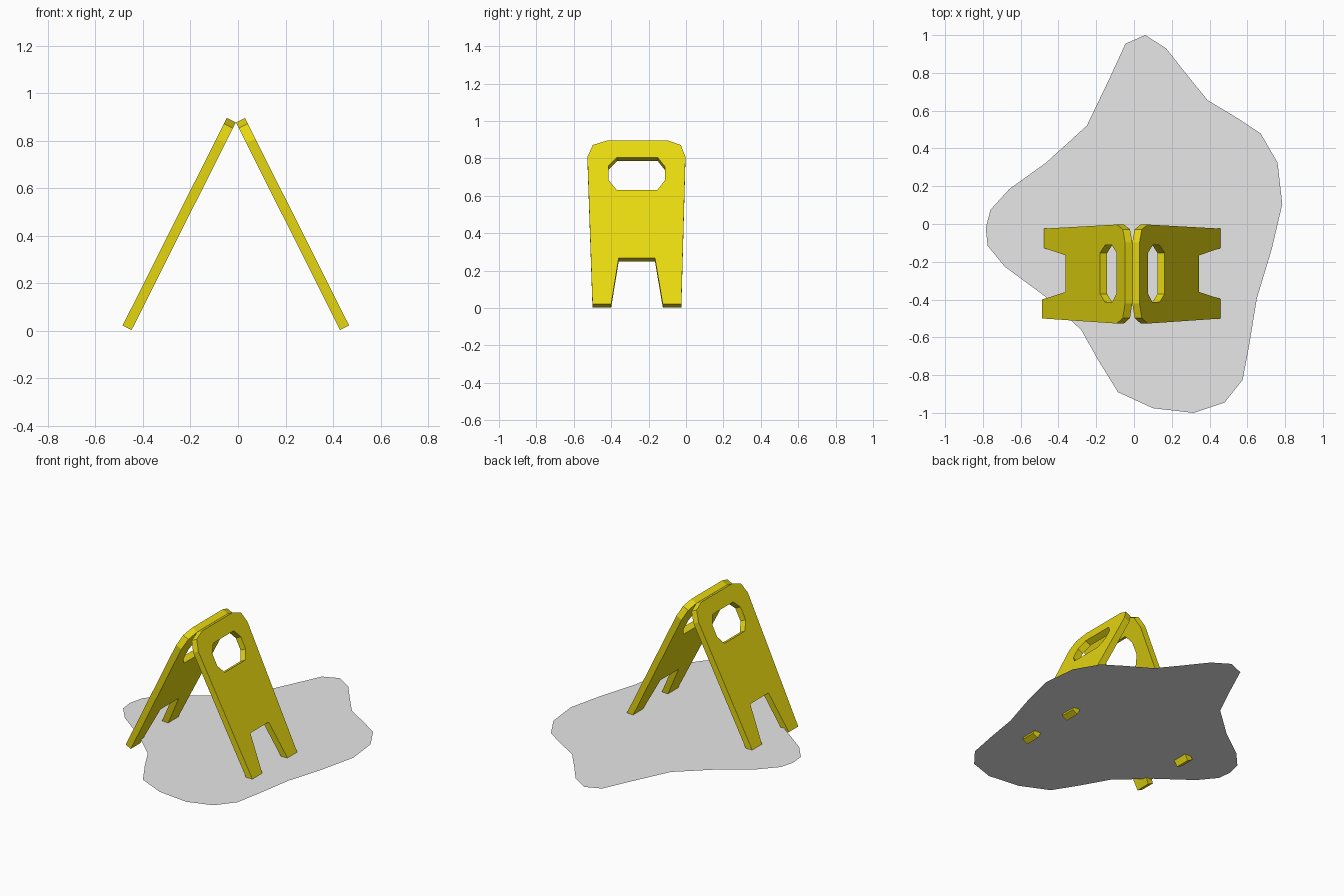
import bpy, bmesh
from mathutils import Vector

if "Cube" in bpy.data.objects:
    bpy.data.objects.remove(bpy.data.objects["Cube"])


def material(name, color):
    m = bpy.data.materials.new(name)
    m.diffuse_color = (*color, 1.0)
    m.use_nodes = True
    m.node_tree.nodes["Principled BSDF"].inputs["Base Color"].default_value = m.diffuse_color
    return m


def finish(name, bm, mat):
    me = bpy.data.meshes.new(name)
    bm.to_mesh(me)
    bm.free()
    me.materials.append(mat)
    ob = bpy.data.objects.new(name, me)
    bpy.context.collection.objects.link(ob)
    return ob


yellow = material("sign_yellow", (0.8, 0.69, 0.005))
grey = material("puddle_grey", (0.8, 0.8, 0.8))

# Panel outline and handle hole as (y, z) on the sloping outer face
OUTLINE = [(-0.50, 0.022), (-0.40, 0.022), (-0.36, 0.268), (-0.166, 0.268),
           (-0.124, 0.022), (-0.025, 0.022), (-0.003, 0.808), (-0.028, 0.872),
           (-0.097, 0.896), (-0.421, 0.896), (-0.498, 0.872), (-0.527, 0.808)]
HOLE = [(-0.371, 0.632), (-0.153, 0.632), (-0.112, 0.684), (-0.112, 0.756),
        (-0.151, 0.805), (-0.369, 0.805), (-0.414, 0.76), (-0.414, 0.684)]
CENTRE_X = -0.009      # the two panels mirror about this x


def panel(name, side):
    bm = bmesh.new()
    edges = []
    for loop in (OUTLINE, HOLE):
        vs = [bm.verts.new((CENTRE_X + side * (0.477 - (z - 0.022) * 0.502), y, z))
              for y, z in loop]
        edges += [bm.edges.new((vs[i], vs[(i + 1) % len(vs)])) for i in range(len(vs))]
    bmesh.ops.triangle_fill(bm, edges=edges, use_beauty=True,
                            normal=Vector((side * 0.894, 0, 0.449)))
    # thicken inward
    ext = bmesh.ops.extrude_face_region(bm, geom=bm.faces[:])
    new = [g for g in ext["geom"] if isinstance(g, bmesh.types.BMVert)]
    bmesh.ops.translate(bm, verts=new, vec=(-side * 0.038, 0, -0.019))
    bmesh.ops.recalc_face_normals(bm, faces=bm.faces[:])
    return finish(name, bm, yellow)


panel("right_sign_panel", 1)
panel("left_sign_panel", -1)

# Flat puddle the feet poke through
PUDDLE = [(0.06, 1.0), (-0.045, 0.955), (-0.13, 0.77), (-0.25, 0.52),
          (-0.465, 0.325), (-0.66, 0.185), (-0.76, 0.075), (-0.785, -0.02),
          (-0.775, -0.115), (-0.685, -0.225), (-0.475, -0.38), (-0.28, -0.56),
          (-0.19, -0.72), (-0.085, -0.89), (0.10, -0.975), (0.315, -1.0),
          (0.48, -0.945), (0.575, -0.825), (0.61, -0.64), (0.65, -0.395),
          (0.73, -0.13), (0.785, 0.105), (0.76, 0.325), (0.67, 0.48),
          (0.54, 0.565), (0.39, 0.655), (0.28, 0.79), (0.17, 0.93)]
bm = bmesh.new()
bm.faces.new([bm.verts.new((x, y, 0.042)) for x, y in PUDDLE])
finish("puddle", bm, grey)
